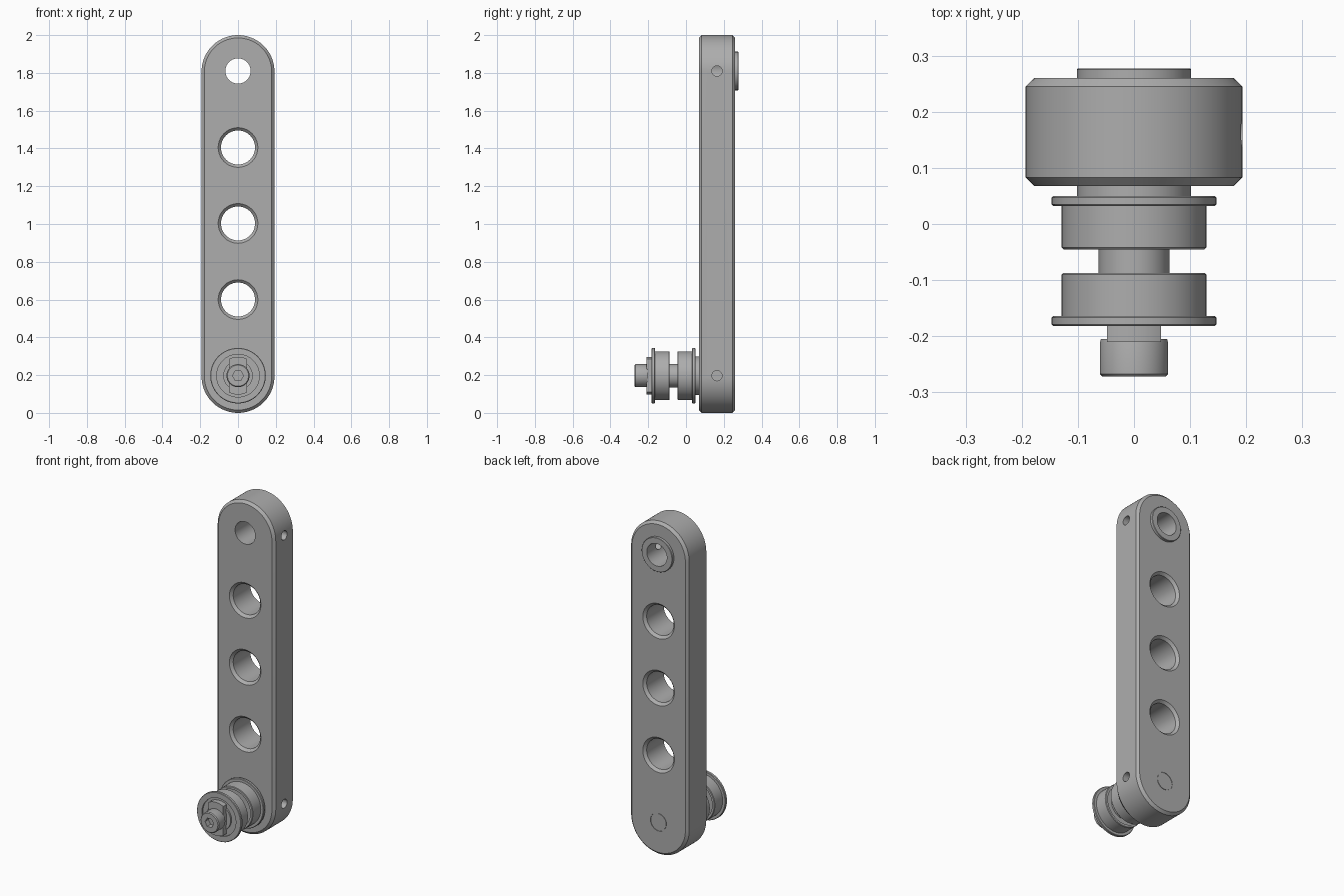
import bpy, bmesh, math
from mathutils import Matrix

cube = bpy.data.objects.get("Cube")
if cube:
    bpy.data.objects.remove(cube, do_unlink=True)

steel = bpy.data.materials.new("grey steel")
steel.use_nodes = True
GREY = (0.42, 0.42, 0.42, 1)
steel.diffuse_color = GREY
steel.node_tree.nodes["Principled BSDF"].inputs["Base Color"].default_value = GREY

PIN_Z, TOP_Z = 0.197, 1.81
FRONT, BACK = 0.068, 0.26
MID = (FRONT + BACK) / 2


def finish(name, bm):
    bmesh.ops.recalc_face_normals(bm, faces=bm.faces)
    mesh = bpy.data.meshes.new(name)
    bm.to_mesh(mesh)
    bm.free()
    mesh.materials.append(steel)
    obj = bpy.data.objects.new(name, mesh)
    bpy.context.collection.objects.link(obj)
    return obj


def select(obj):
    bpy.ops.object.select_all(action='DESELECT')
    obj.select_set(True)
    bpy.context.view_layer.objects.active = obj


def smooth(obj):
    select(obj)
    bpy.ops.object.shade_smooth_by_angle(angle=math.radians(30))


def lathe(name, profile, z, closed=False, sides=64):
    """Spin (radius, y) points around a y axis at height z."""
    bm = bmesh.new()
    rings = []
    for r, y in profile:
        if r == 0:
            rings.append([bm.verts.new((0, y, z))] * sides)
        else:
            angles = [2 * math.pi * i / sides for i in range(sides)]
            rings.append([bm.verts.new((r * math.cos(a), y, z + r * math.sin(a)))
                          for a in angles])
    pairs = list(zip(rings, rings[1:]))
    if closed:
        pairs.append((rings[-1], rings[0]))
    for a, b in pairs:
        for i in range(sides):
            j = (i + 1) % sides
            bm.faces.new(dict.fromkeys((a[i], a[j], b[j], b[i])))
    return finish(name, bm)


def prism(name, outline, y0, y1):
    """Extrude an (x, z) outline along y."""
    bm = bmesh.new()
    face = bm.faces.new([bm.verts.new((x, y0, z)) for x, z in outline])
    geom = bmesh.ops.extrude_face_region(bm, geom=[face])["geom"]
    bmesh.ops.translate(bm, vec=(0, y1 - y0, 0),
                        verts=[v for v in geom if isinstance(v, bmesh.types.BMVert)])
    return finish(name, bm)


def cut(target, cutter):
    mod = target.modifiers.new("cut", 'BOOLEAN')
    mod.operation, mod.solver, mod.object = 'DIFFERENCE', 'EXACT', cutter
    select(target)
    bpy.ops.object.modifier_apply(modifier=mod.name)
    bpy.data.objects.remove(cutter, do_unlink=True)


# Crank arm: bevelled slot shape built from stacked outlines
def slot(r, steps=40):
    half = [math.pi * i / steps for i in range(steps + 1)]
    top = [(r * math.cos(a), 2 - 0.193 + r * math.sin(a)) for a in half]
    return top + [(-x, 2 - z) for x, z in top]


C = 0.015
bm = bmesh.new()
layers = [(0.193 - C, FRONT), (0.193, FRONT + C), (0.193, BACK - C), (0.193 - C, BACK)]
rings = [[bm.verts.new((x, y, z)) for x, z in slot(r)] for r, y in layers]
for a, b in zip(rings, rings[1:]):
    for i in range(len(a)):
        j = (i + 1) % len(a)
        bm.faces.new((a[i], a[j], b[j], b[i]))
bm.faces.new(rings[0])
bm.faces.new(rings[-1])
arm = finish("crank_arm", bm)

# Countersunk lightening holes
E = 0.02
for z in (0.6, 1.003, 1.405):
    R, r, d = 0.105, 0.09, 0.015
    cut(arm, lathe("hole_cutter", [
        (0, FRONT - E), (R, FRONT - E), (R, FRONT), (r, FRONT + d),
        (r, BACK - d), (R, BACK), (R, BACK + E), (0, BACK + E)], z))

# Plain bore at the top, and set screw holes in the side
cut(arm, lathe("bore_cutter", [(0, FRONT - E), (0.067, FRONT - E),
                               (0.067, BACK + E), (0, BACK + E)], TOP_Z))
for z, depth in ((TOP_Z, 0.02), (PIN_Z, 0.06)):
    bm = bmesh.new()
    bmesh.ops.create_cone(bm, cap_ends=True, segments=32, radius1=0.027,
                          radius2=0.027, depth=0.25 - depth)
    bm.transform(Matrix.Translation(((0.25 + depth) / 2, MID, z))
                 @ Matrix.Rotation(math.pi / 2, 4, 'Y'))
    cut(arm, finish("set_screw_cutter", bm))

# Fine ring groove around the pressed pin end on the back
G = 0.003
cut(arm, lathe("groove_cutter", [(0.05, BACK - G), (0.054, BACK - G),
                                 (0.054, BACK + G), (0.05, BACK + G)], PIN_Z, closed=True))
smooth(arm)

# Raised boss ring around the top bore
smooth(lathe("boss_ring", [(0.067, BACK - 0.002), (0.102, BACK - 0.002), (0.102, 0.275),
                           (0.1, 0.277), (0.067, 0.277)], TOP_Z, closed=True))

# Crank pin with shoulder collar and spacer between the bearings
smooth(lathe("crank_pin", [(0, FRONT + 0.002), (0.102, FRONT + 0.002), (0.102, 0.046),
                           (0.063, 0.046), (0.063, -0.18), (0, -0.18)], PIN_Z))


# Flanged bearings: a mirrored pair, each with recessed shields
def bearing(name, flange_y, s):
    def at(d):
        return flange_y + s * d
    b = 0.003
    smooth(lathe(name, [
        (0.06, at(0)), (0.078, at(0)), (0.078, at(0.01)), (0.113, at(0.01)),
        (0.113, at(0)), (0.147 - b, at(0)), (0.147, at(b)), (0.147, at(0.018 - b)),
        (0.147 - b, at(0.018)), (0.129, at(0.018)), (0.129, at(0.095 - b)),
        (0.129 - b, at(0.095)), (0.113, at(0.095)), (0.113, at(0.085)),
        (0.078, at(0.085)), (0.078, at(0.095)), (0.06, at(0.095))], PIN_Z, closed=True))


bearing("inner_bearing", 0.05, -1)
bearing("outer_bearing", -0.182, 1)

# Retaining bar: a disc with flat sides
W, R = 0.048, 0.1
start = math.acos(W / R)
arc = [start + (math.pi - 2 * start) * i / 16 for i in range(17)]
upper = [(R * math.cos(a), R * math.sin(a)) for a in arc]
outline = [(x, PIN_Z + z) for x, z in upper + [(-x, -z) for x, z in upper]]
smooth(prism("retaining_bar", outline, -0.21, -0.178))

# Cap screw with a hexagon socket
screw = lathe("cap_screw", [(0, -0.205), (0.059, -0.205), (0.061, -0.212), (0.061, -0.267),
                            (0.056, -0.272), (0, -0.272)], PIN_Z)
hexagon = [(0.029 * math.cos(math.pi * i / 3), PIN_Z + 0.029 * math.sin(math.pi * i / 3))
           for i in range(6)]
cut(screw, prism("socket_cutter", hexagon, -0.3, -0.24))
smooth(screw)
